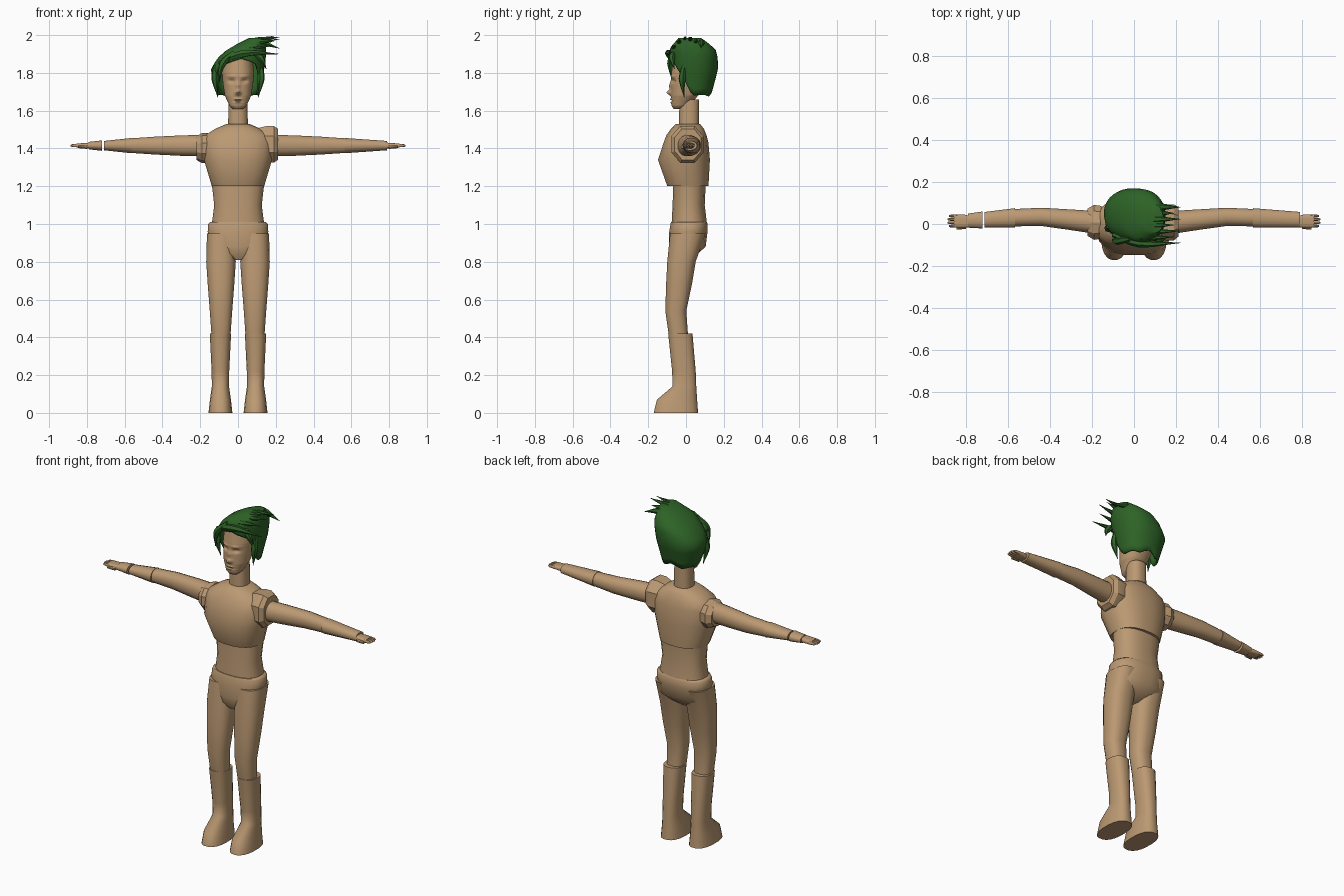
import bpy, bmesh, math

cube = bpy.data.objects.get("Cube")
if cube:
    bpy.data.objects.remove(cube, do_unlink=True)


def material(name, rgb):
    result = bpy.data.materials.new(name)
    result.use_nodes = True
    result.diffuse_color = (*rgb, 1)
    shader = result.node_tree.nodes["Principled BSDF"]
    shader.inputs["Base Color"].default_value = (*rgb, 1)
    return result


SKIN = material("tan skin", (.5, .32, .17))
GREEN = material("dark green hair", (.027, .125, .02))
ARM_HEIGHT = 1.415


def activate(obj):
    bpy.ops.object.select_all(action='DESELECT')
    obj.select_set(True)
    bpy.context.view_layer.objects.active = obj


def add_object(name, data):
    obj = bpy.data.objects.new(name, data)
    bpy.context.collection.objects.link(obj)
    activate(obj)
    return obj


def finish(obj, paint, angle):
    obj.data.materials.append(paint)
    activate(obj)
    bpy.ops.object.shade_smooth_by_angle(angle=math.radians(angle))
    return obj


def add_mesh(name, bm, paint, angle):
    bmesh.ops.recalc_face_normals(bm, faces=bm.faces)
    mesh = bpy.data.meshes.new(name)
    bm.to_mesh(mesh)
    bm.free()
    return finish(add_object(name, mesh), paint, angle)


def between(rings, height):
    """Interpolate the values of the rings at a height."""
    for low, high in zip(rings, rings[1:]):
        if height <= high[0]:
            break
    blend = min(max((height - low[0]) / (high[0] - low[0]), 0), 1)
    return [a + (b - a) * blend for a, b in zip(low[1:], high[1:])]


def rounded(centre, half, turn, power):
    """Point on a rounded rectangle, one coordinate per axis."""
    return [mid + size * math.copysign(abs(wave) ** (2 / power), wave)
            for mid, size, wave in zip(centre, half, (math.cos(turn), math.sin(turn)))]


def skin_loops(bm, loops):
    """Bridge closed loops of vertices."""
    for low, high in zip(loops, loops[1:]):
        for k in range(len(low)):
            bm.faces.new((low[k - 1], low[k], high[k], high[k - 1]))


def loft(sections, sides, power, place):
    """Capped tube through sections of (position, centre, half size)."""
    bm = bmesh.new()
    loops = []
    for position, centre, half in sections:
        turns = [math.tau * (k + .5) / sides for k in range(sides)]
        loops.append([bm.verts.new(place(position, *rounded(centre, half, turn, power)))
                      for turn in turns])
    skin_loops(bm, loops)
    bm.faces.new(loops[0])
    bm.faces.new(loops[-1])
    return bm


def column(rings, x=0, sides=20, power=2.4):
    """Upright loft through rings of (height, half width, front, back)."""
    sections = [(z, (x, (front + back) / 2), (half, (back - front) / 2))
                for z, half, front, back in rings]
    return loft(sections, sides, power, lambda z, across, depth: (across, depth, z))


def limb(name, rings, side, sides=16, power=2.2, height=ARM_HEIGHT, angle=40):
    """Sideways loft through rings of (reach, centre y, half depth, half height)."""
    sections = [(side * reach, (y, height), (depth, tall)) for reach, y, depth, tall in rings]
    bm = loft(sections, sides, power, lambda reach, depth, z: (reach, depth, z))
    add_mesh(name, bm, SKIN, angle)


# Trunk
CHEST = [(1.2, .14, -.1, .12), (1.34, .182, -.15, .128), (1.43, .19, -.12, .12),
         (1.47, .175, -.105, .11), (1.505, .12, -.08, .095), (1.53, .06, -.055, .075)]
WAIST = [(1, .14, -.077, .112), (1.1, .127, -.072, .1), (1.21, .14, -.068, .105)]
PELVIS = [(.81, .03, -.07, .02), (.84, .12, -.085, .06), (.88, .15, -.092, .105),
          (.96, .162, -.09, .115), (1, .16, -.083, .116), (1.01, .15, -.08, .11)]
NECK = [(1.52, .053, -.038, .07), (1.66, .05, -.035, .07)]
for name, rings in (("chest", CHEST), ("waist", WAIST), ("pelvis", PELVIS), ("neck", NECK)):
    add_mesh(name, column(rings), SKIN, 50)

# Legs, boots, arms and hands on both sides
LEG = [(.4, .05, -.09, .012), (.54, .06, -.11, .002), (.68, .071, -.106, .032),
       (.8, .079, -.1, .052), (.95, .075, -.085, .105)]
BOOT = [(0, .064, -.172, .065), (.07, .056, -.155, .06), (.14, .046, -.072, .055),
        (.22, .047, -.074, .052), (.42, .057, -.095, .035)]
UPPER_ARM = [(.17, .006, .056, .058), (.3, .02, .05, .055), (.44, .034, .044, .048),
             (.57, .03, .042, .039)]
HAND = [(.785, .012, .028, .016), (.81, .014, .032, .014), (.855, .014, .032, .011)]
for label, side, wrist in (("left", 1, .79), ("right", -1, .71)):
    add_mesh(label + "_leg", column(LEG, side * .09), SKIN, 40)
    add_mesh(label + "_boot", column(BOOT, side * .093), SKIN, 50)
    limb(label + "_upper_arm", UPPER_ARM, side)
    limb(label + "_forearm", [(.565, .029, .047, .041), (wrist, .02, .038, .025)], side)
    limb(label + "_hand", HAND, side, power=3)
    for finger in range(4):
        y = .016 * finger - .01
        tip = .89 - .006 * abs(finger - 1.5)
        limb(f"{label}_finger_{finger + 1}",
             [(.84, y, .008, .01), (tip - .01, y, .007, .008), (tip, y, .004, .004)], side, sides=8)
    limb(label + "_thumb", [(.8, -.012, .012, .011), (.845, -.02, .008, .007)], side,
         sides=8, height=ARM_HEIGHT - .007)

# The right arm has a separate cuff across a narrow gap
limb("right_cuff", [(.72, .019, .041, .028), (.79, .016, .034, .02)], -1)

# Faceted shoulder pads, the left one larger
LEFT_PAD = [(.1, .012, .072, .09), (.15, .008, .092, .104), (.19, .008, .092, .104),
            (.212, .01, .075, .088)]
RIGHT_PAD = [(.12, .015, .055, .04), (.16, .008, .082, .08), (.19, .008, .087, .08),
             (.22, .008, .068, .063)]
limb("left_shoulder_pad", LEFT_PAD, 1, sides=8, height=1.422, angle=25)
limb("right_shoulder_pad", RIGHT_PAD, -1, sides=10, height=1.402, angle=25)

# Head: a fine loft whose front is pushed in and out by the features
HEAD = [(1.61, .028, -.066, -.01), (1.625, .045, -.076, .015), (1.68, .07, -.08, .065),
        (1.74, .08, -.08, .11), (1.8, .085, -.078, .13), (1.88, .077, -.065, .13),
        (1.93, .04, -.03, .09)]
# Each feature: offset from the middle, height, width, tallness, push
NOSE_TIP = (0, 1.695, .013, .012, -.026)
NOSE_BRIDGE = (0, 1.73, .009, .025, -.013)
EYE_SOCKET = (.033, 1.757, .018, .01, .013)
BROW = (.035, 1.782, .025, .007, -.006)
MOUTH = (0, 1.652, .022, .004, .007)
UPPER_LIP = (0, 1.66, .02, .005, -.007)
LOWER_LIP = (0, 1.643, .018, .005, -.006)
FEATURES = (NOSE_TIP, NOSE_BRIDGE, EYE_SOCKET, BROW, MOUTH, UPPER_LIP, LOWER_LIP)


def push(co):
    return sum(depth * math.exp(-((abs(co.x) - x) / width) ** 2 - ((co.z - z) / tall) ** 2)
               for x, z, width, tall, depth in FEATURES)


chin, crown = HEAD[0][0], HEAD[-1][0]
levels = [chin + (crown - chin) * step / 64 for step in range(65)]
head = column([(z, *between(HEAD, z)) for z in levels], sides=64, power=2.2)
for vert in head.verts:
    if vert.co.y < 0:
        vert.co.y += push(vert.co)
add_mesh("head", head, SKIN, 45)

# Hair cap: a leaning shell whose lower edge rises over the face
# Each ring: height, centre x, centre y, half width, half depth
CAP = [(1.67, 0, .04, .105, .09), (1.82, -.003, .042, .142, .128), (1.88, .02, .04, .127, .128),
       (1.93, .05, .035, .1, .12), (1.985, .1, .02, .04, .06)]
# Lower edge: degrees from the front, height
EDGE = [(0, 1.875), (40, 1.845), (62, 1.78), (85, 1.68), (125, 1.685), (150, 1.675), (180, 1.7)]
COLUMNS, ROWS = 36, 9
top = CAP[-1][0]
bm = bmesh.new()
loops = []
for row in range(ROWS + 1):
    loop = []
    for k in range(COLUMNS):
        degrees = 360 * k / COLUMNS - 180
        edge = between(EDGE, abs(degrees))[0]
        z = top + (edge - top) * row / ROWS
        x, y, half, depth = between(CAP, z)
        turn = math.radians(degrees - 90)
        loop.append(bm.verts.new((*rounded((x, y), (half, depth), turn, 2.2), z)))
    loops.append(loop)
skin_loops(bm, loops)
bm.faces.new(loops[0])
cap = add_mesh("hair_cap", bm, GREEN, 50)
cap.modifiers.new("thickness", 'SOLIDIFY').thickness = .012


def lock(name, width, root, middle, tip):
    """Curved strand tapering to a point."""
    curve = bpy.data.curves.new(name, 'CURVE')
    curve.dimensions = '3D'
    curve.bevel_depth = width
    curve.bevel_resolution = 1
    curve.resolution_u = 5
    curve.use_fill_caps = True
    spline = curve.splines.new('BEZIER')
    spline.bezier_points.add(2)
    for point, place, radius in zip(spline.bezier_points, (root, middle, tip), (.6, 1, .04)):
        point.co = place
        point.handle_left_type = point.handle_right_type = 'AUTO'
        point.radius = radius
    add_object(name, curve)
    bpy.ops.object.convert(target='MESH')
    finish(bpy.context.object, GREEN, 40)


# Swept locks fan from the brow over the crown toward the left
SWEPT = 7
for i in range(SWEPT):
    t = i / (SWEPT - 1)
    arch = math.sin(math.pi * t)
    reach = .22 - .03 * (i % 2)
    lock(f"swept_lock_{i + 1}", .021,
         (-.1 + .13 * t, -.05 + .12 * t, 1.85 + .1 * t),
         (.02 + .09 * t, -.09 + .17 * t, 1.9 + .06 * t + .03 * arch),
         (reach, -.09 + .17 * t, 1.9 + .03 * t + .08 * arch))

# Hanging locks at the fringe and in front of each ear
lock("fringe_lock_right", .02, (-.02, -.07, 1.91), (-.08, -.08, 1.85), (-.1, -.07, 1.75))
lock("fringe_lock_left", .018, (.08, -.06, 1.91), (.12, -.075, 1.88), (.15, -.06, 1.82))
for label, side in (("left", 1), ("right", -1)):
    lock(label + "_side_lock", .02, (side * .12, -.01, 1.84), (side * .122, -.02, 1.77),
         (side * .107, -.01, 1.67))
